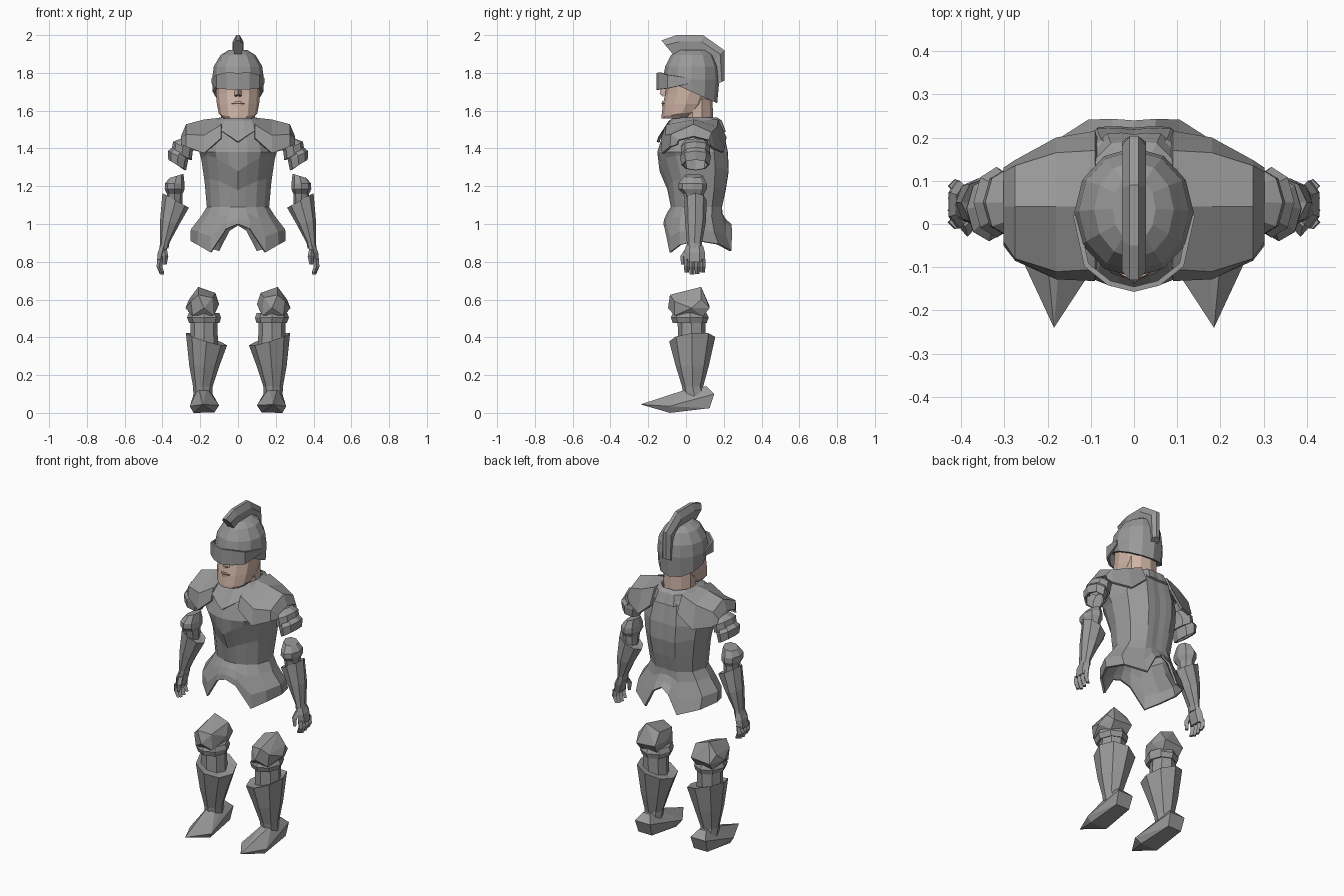
import bpy, bmesh, math
from mathutils import Vector


def material(name, rgb):
    m = bpy.data.materials.new(name)
    m.diffuse_color = (*rgb, 1)
    return m


STEEL = material("steel grey", (0.32, 0.32, 0.32))
SKIN = material("skin", (0.62, 0.45, 0.375))
DARK = material("mouth brown", (0.12, 0.06, 0.05))


def finish(name, bm, mat, mirror=False, thick=0):
    bmesh.ops.recalc_face_normals(bm, faces=bm.faces)
    me = bpy.data.meshes.new(name)
    bm.to_mesh(me)
    bm.free()
    me.materials.append(mat)
    ob = bpy.data.objects.new(name, me)
    bpy.context.collection.objects.link(ob)
    if thick:
        s = ob.modifiers.new("thickness", 'SOLIDIFY')
        s.thickness = thick
        s.offset = -1
    if mirror:
        ob.modifiers.new("mirror", 'MIRROR').use_mirror_merge = False
    return ob


def skin_rows(name, rows, mat=STEEL, closed=True, caps=True, **kw):
    """Join rows of points into a surface."""
    bm = bmesh.new()
    vs = [[bm.verts.new(p) for p in r] for r in rows]
    n = len(rows[0])
    for a, b in zip(vs, vs[1:]):
        for i in range(n if closed else n - 1):
            j = (i + 1) % n
            bm.faces.new((a[i], a[j], b[j], b[i]))
    if caps and closed:
        bm.faces.new(vs[0])
        bm.faces.new(vs[-1])
    return finish(name, bm, mat, **kw)


def loft(name, rings, n=8, mat=STEEL, caps=True, **kw):
    """Rings are (cx, cy, z, rx, ry, slope along x, slope along y)."""
    rows = []
    for cx, cy, z, rx, ry, *t in rings:
        tx, ty = (list(t) + [0, 0])[:2]
        row = []
        for i in range(n):
            a = 2 * math.pi * i / n
            dx, dy = rx * math.sin(a), -ry * math.cos(a)
            row.append((cx + dx, cy + dy, z + tx * dx + ty * dy))
        rows.append(row)
    return skin_rows(name, rows, mat, caps=caps, **kw)


def hull(name, pts, mat=STEEL, **kw):
    bm = bmesh.new()
    for p in pts:
        bm.verts.new(p)
    bmesh.ops.convex_hull(bm, input=bm.verts)
    return finish(name, bm, mat, **kw)


# --- cuirass and skirt: half outline swept down, open below ---
FX = [0, .25, .58, .85, 1, .85, .42, .2, 0]
FY = [-1, -.96, -.82, -.52, 0, .6, .98, .99, .97]
HEM = [.10, .075, -.05, -.01, .01, -.005, -.04, .07, .10]


def body_ring(z, hw, yf, yb, v=0, hem=0, w=0):
    mid, dep = (yf + yb) / 2, (yb - yf) / 2
    half = [(hw * fx, mid + dep * fy, z + v * fx * (.5 - .5 * fy) + w * (.5 + .5 * fy) + hem * h)
            for fx, fy, h in zip(FX, FY, HEM)]
    return half + [(-x, y, zz) for x, y, zz in half[-2:0:-1]]


skin_rows("cuirass", [body_ring(*r) for r in [
    (1.545, .11, -.05, .18), (1.50, .18, -.115, .198), (1.38, .205, -.152, .224),
    (1.28, .195, -.14, .228, .13), (1.18, .177, -.098, .212, .09),
    (1.09, .165, -.08, .192), (1.04, .195, -.10, .195, 0, .2),
    (.965, .25, -.115, .215, 0, .62), (.90, .252, -.12, .245, 0, 1)]],
    caps=False, thick=.012)

# --- collar with a V front and a higher back ---
skin_rows("collar", [body_ring(*r) for r in [
    (1.565, .095, -.06, .165), (1.548, .125, -.09, .19),
    (1.435, .15, -.155, .213, .10, 0, .055), (1.43, .14, -.14, .20, .10, 0, .055)]], caps=False)

# --- shoulder plates ---
SEC = [(.09, [(-.132, 1.455), (-.105, 1.525), (.04, 1.563), (.17, 1.553), (.215, 1.46)]),
       (.18, [(-.128, 1.375), (-.11, 1.47), (.04, 1.553), (.165, 1.515), (.20, 1.38)]),
       (.275, [(-.085, 1.41), (-.08, 1.475), (.04, 1.528), (.135, 1.485), (.148, 1.40)]),
       (.302, [(-.05, 1.42), (-.04, 1.445), (.04, 1.465), (.12, 1.445), (.13, 1.42)])]
skin_rows("shoulder_plate", [[(x, y, z) for y, z in p] for x, p in SEC],
          closed=False, mirror=True, thick=.014)

# --- overlapping upper arm plates, hollow ---
loft("upper_arm_plate", [(.262, .05, 1.44, .04, .06, .3), (.292, .05, 1.41, .052, .078, .5),
                         (.298, .05, 1.365, .053, .076, .5)], caps=False, thick=.01, mirror=True)
loft("lower_arm_plate", [(.30, .05, 1.39, .045, .065, .4), (.318, .05, 1.36, .053, .082, .5),
                         (.322, .05, 1.312, .047, .074, .6)], caps=False, thick=.01, mirror=True)

# --- elbow guard, forearm guard ---
loft("elbow_guard", [(.325, .04, 1.255, .036, .05, -.3), (.335, .035, 1.215, .052, .075),
                     (.335, .035, 1.185, .053, .075), (.335, .04, 1.16, .042, .055),
                     (.335, .045, 1.10, .04, .045)], mirror=True)
loft("forearm_guard", [(.332, .05, 1.12, .05, .045, .5), (.33, .05, 1.125, .07, .06, .55),
                       (.362, .05, 1.01, .05, .055, .3), (.388, .045, .90, .025, .04),
                       (.392, .045, .87, .024, .042)], mirror=True)

# --- gauntlet: palm, fingers, thumb ---
loft("palm", [(.392, .045, .885, .022, .045), (.402, .045, .85, .026, .055),
              (.412, .045, .80, .02, .055)], n=6, mirror=True)
for i in range(4):
    y = .004 + i * .028
    drop = .01 * abs(i - 1.4)
    loft("finger_%d" % (i + 1), [(.412, y, .815, .016, .016), (.416, y, .775, .015, .015),
                                 (.402, y, .728 + drop, .011, .012)], n=4, mirror=True)
loft("thumb", [(.39, .01, .865, .014, .016), (.385, -.012, .83, .016, .018),
               (.388, -.014, .785, .01, .012)], n=4, mirror=True)

# --- legs: knee guard, shin tube, greave, boot ---
hull("knee_guard", [(.21, .08, .667), (.21, -.085, .625), (.12, .08, .635), (.135, -.06, .61),
                    (.26, .08, .60), (.25, -.06, .59), (.10, .03, .575), (.278, .03, .555),
                    (.18, -.095, .555), (.12, .125, .565), (.245, .125, .555),
                    (.13, -.06, .515), (.24, -.06, .515), (.13, .09, .51), (.24, .09, .51)], mirror=True)
loft("knee_band", [(.18, .02, .53, .08, .088), (.18, .02, .505, .09, .10),
                   (.178, .02, .475, .08, .09)], mirror=True)
loft("leg_tube", [(.18, .03, .50, .07, .075), (.18, .03, .34, .075, .07)], mirror=True)
loft("greave", [(.18, .03, .385, .072, .08, .3, .1), (.167, .033, .39, .109, .122, .3, .1),
                (.178, .033, .25, .08, .088), (.186, .035, .14, .052, .056),
                (.186, .045, .09, .05, .06)], mirror=True)
hull("boot", [(.185, -.24, .045), (.255, -.09, .035), (.10, -.11, .04), (.125, -.085, .002),
              (.235, -.085, 0), (.14, .125, .025), (.23, .125, .025), (.135, .15, .10),
              (.235, .15, .10), (.15, -.03, .085), (.225, -.03, .085), (.165, .02, .13),
              (.21, .02, .13), (.165, .11, .14), (.21, .11, .14)], mirror=True)

# --- head ---
loft("neck", [(0, .06, 1.52, .095, .085), (0, .06, 1.66, .095, .08)], 10, SKIN)
loft("face", [(0, -.045, 1.558, .075, .085), (0, -.02, 1.585, .102, .11, 0, .15),
              (0, 0, 1.635, .112, .122), (0, .015, 1.69, .116, .125),
              (0, .02, 1.78, .118, .12)], 12, SKIN)
hull("nose", [(0, -.14, 1.688), (-.02, -.11, 1.678), (.02, -.11, 1.678),
              (-.012, -.10, 1.76), (.012, -.10, 1.76), (0, -.12, 1.76)], SKIN)
hull("lips", [(sx * x, y, z) for sx in (-1, 1)
              for x, y, z in [(.012, -.127, 1.652), (.014, -.126, 1.622), (.036, -.112, 1.637)]], SKIN)
hull("mouth_line", [(sx * x, y, z) for sx in (-1, 1)
                    for x, y, z in [(.012, -.129, 1.640), (.012, -.129, 1.635),
                                    (.036, -.114, 1.638), (.03, -.112, 1.634)]], DARK)
hull("nostril", [(.004, -.134, 1.685), (.015, -.122, 1.680), (.004, -.124, 1.676),
                 (.015, -.118, 1.676)], DARK, mirror=True)

# --- helmet dome, visor, crest ---
loft("helmet", [(0, .035, 1.92, .05, .075), (0, .033, 1.895, .092, .112),
                (0, .03, 1.835, .128, .14), (0, .027, 1.765, .138, .15),
                (0, .03, 1.70, .134, .135, 0, -.45)], 12, caps=True)

VIS = [(0, -.157, 1.71, 1.80), (.06, -.142, 1.713, 1.802), (.115, -.098, 1.718, 1.79),
       (.141, .02, 1.745, 1.772)]
full = [(-x, y, a, b) for x, y, a, b in VIS[:0:-1]] + VIS
skin_rows("visor", [[(x, y, a) for x, y, a, b in full],
                    [(x, y, b) for x, y, a, b in full]], closed=False, thick=.012)

OUT = [(-.13, 1.972), (-.05, 2.0), (.09, 2.0), (.203, 1.92), (.203, 1.76)]
INN = [(-.07, 1.90), (-.01, 1.90), (.07, 1.90), (.14, 1.86), (.165, 1.74)]
rows = []
for o, i in zip(OUT, INN):
    o, i = Vector((0, *o)), Vector((0, *i))
    m = o.lerp(i, .35)
    w, t = Vector((.028, 0, 0)), Vector((.010, 0, 0))
    rows.append([o - t, o + t, m + w, i + w * .7, i - w * .7, m - w])
skin_rows("crest", rows)
